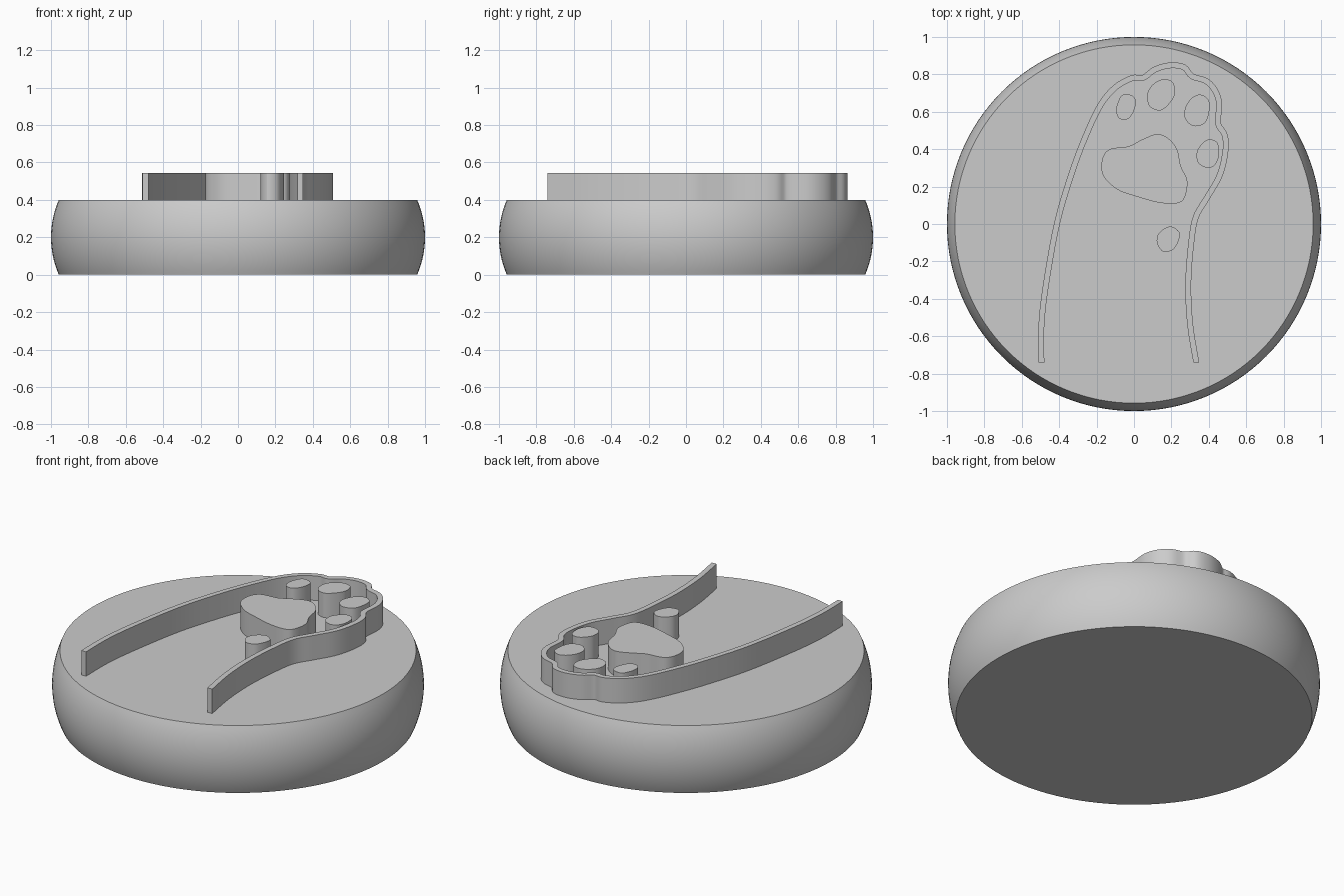
import bpy, bmesh, math
from mathutils import Vector

if "Cube" in bpy.data.objects:
    bpy.data.objects.remove(bpy.data.objects["Cube"])

BASE_H, TOP_Z = 0.40, 0.545
grey = bpy.data.materials.new("plain grey")
grey.diffuse_color = (0.6, 0.6, 0.6, 1)
grey.use_nodes = True
grey.node_tree.nodes["Principled BSDF"].inputs["Base Color"].default_value = grey.diffuse_color


def finish(bm, name):
    bmesh.ops.recalc_face_normals(bm, faces=bm.faces)
    mesh = bpy.data.meshes.new(name)
    bm.to_mesh(mesh)
    bm.free()
    mesh.materials.append(grey)
    ob = bpy.data.objects.new(name, mesh)
    bpy.context.collection.objects.link(ob)
    bpy.ops.object.select_all(action='DESELECT')
    ob.select_set(True)
    bpy.context.view_layer.objects.active = ob
    bpy.ops.object.shade_smooth_by_angle(angle=math.radians(20))
    return ob


def smooth(points, closed, steps=5):
    """Catmull-Rom curve through the points."""
    p = [Vector(q) for q in points]
    n = len(p)
    get = (lambda i: p[i % n]) if closed else (lambda i: p[max(0, min(n - 1, i))])
    out = []
    for i in range(n if closed else n - 1):
        a, b, c, d = (get(i + k) for k in (-1, 0, 1, 2))
        for s in range(steps):
            t = s / steps
            out.append(0.5 * (2 * b + (c - a) * t + (2 * a - 5 * b + 4 * c - d) * t * t
                              + (3 * b - a - 3 * c + d) * t ** 3))
    return out if closed else out + [p[-1]]


def raise_faces(bm, name):
    """Extrude the flat faces up to the relief height."""
    new = bmesh.ops.extrude_face_region(bm, geom=bm.faces[:])["geom"]
    for v in new:
        if isinstance(v, bmesh.types.BMVert):
            v.co.z = TOP_Z
    return finish(bm, name)


def pad(name, points):
    bm = bmesh.new()
    bm.faces.new([bm.verts.new((q.x, q.y, BASE_H)) for q in smooth(points, True)])
    return raise_faces(bm, name)


# Round base with bulging side
bm = bmesh.new()
SEG, ROWS, R = 128, 16, 0.497
half = math.asin(0.2 / R)
rings = []
for j in range(ROWS + 1):
    a = -half + 2 * half * j / ROWS
    r, z = 1 - R + R * math.cos(a), 0.2 + R * math.sin(a)
    rings.append([bm.verts.new((r * math.cos(2 * math.pi * i / SEG),
                                r * math.sin(2 * math.pi * i / SEG), z)) for i in range(SEG)])
for lo, hi in zip(rings, rings[1:]):
    for i in range(SEG):
        k = (i + 1) % SEG
        bm.faces.new((lo[i], lo[k], hi[k], hi[i]))
bm.faces.new(rings[0][::-1])
bm.faces.new(rings[-1])
finish(bm, "round_base")

# Thin wall tracing the leg and paw outline
outline = smooth([
    (-0.495, -0.74), (-0.495, -0.54), (-0.47, -0.32), (-0.41, 0.01), (-0.33, 0.28),
    (-0.257, 0.473), (-0.18, 0.634), (-0.10, 0.73), (-0.01, 0.78), (0.05, 0.782),
    (0.11, 0.825), (0.19, 0.848), (0.267, 0.838), (0.31, 0.79), (0.385, 0.765),
    (0.433, 0.714), (0.455, 0.645), (0.45, 0.537), (0.483, 0.48), (0.49, 0.40),
    (0.46, 0.265), (0.39, 0.14), (0.33, 0.035), (0.305, -0.11), (0.29, -0.32),
    (0.30, -0.535), (0.333, -0.74)], False)
bm = bmesh.new()
pairs = []
for i, q in enumerate(outline):
    d = (outline[min(i + 1, len(outline) - 1)] - outline[max(i - 1, 0)]).normalized()
    if i in (0, len(outline) - 1):
        d = Vector((0, 1 if i == 0 else -1))  # square ends
    side = Vector((-d.y, d.x)) * 0.0155
    pairs.append([bm.verts.new((*(q + s * side), BASE_H)) for s in (-1, 1)])
for (a, b), (c, d) in zip(pairs, pairs[1:]):
    bm.faces.new((a, c, d, b))
raise_faces(bm, "paw_outline_wall")

# Raised pads
pad("palm_pad", [(0.12, 0.48), (0.18, 0.46), (0.23, 0.40), (0.25, 0.31), (0.285, 0.23),
                 (0.27, 0.14), (0.225, 0.11), (0.13, 0.115), (0.02, 0.145), (-0.09, 0.185),
                 (-0.165, 0.26), (-0.17, 0.345), (-0.13, 0.40), (-0.03, 0.415), (0.04, 0.45)])
pad("toe_pad_1", [(-0.055, 0.693), (-0.01, 0.687), (0.01, 0.655), (-0.005, 0.595),
                  (-0.037, 0.56), (-0.08, 0.565), (-0.095, 0.61), (-0.08, 0.665)])
pad("toe_pad_2", [(0.15, 0.773), (0.205, 0.76), (0.22, 0.70), (0.19, 0.645),
                  (0.14, 0.607), (0.085, 0.628), (0.07, 0.687), (0.095, 0.74)])
pad("toe_pad_3", [(0.355, 0.692), (0.40, 0.66), (0.40, 0.59), (0.375, 0.537),
                  (0.315, 0.524), (0.273, 0.565), (0.273, 0.617), (0.305, 0.67)])
pad("toe_pad_4", [(0.405, 0.452), (0.445, 0.435), (0.455, 0.37), (0.43, 0.313),
                  (0.385, 0.302), (0.342, 0.33), (0.337, 0.388), (0.37, 0.436)])
pad("wrist_pad", [(0.19, -0.013), (0.24, -0.04), (0.24, -0.083), (0.21, -0.136),
                  (0.155, -0.147), (0.123, -0.10), (0.133, -0.05)])
